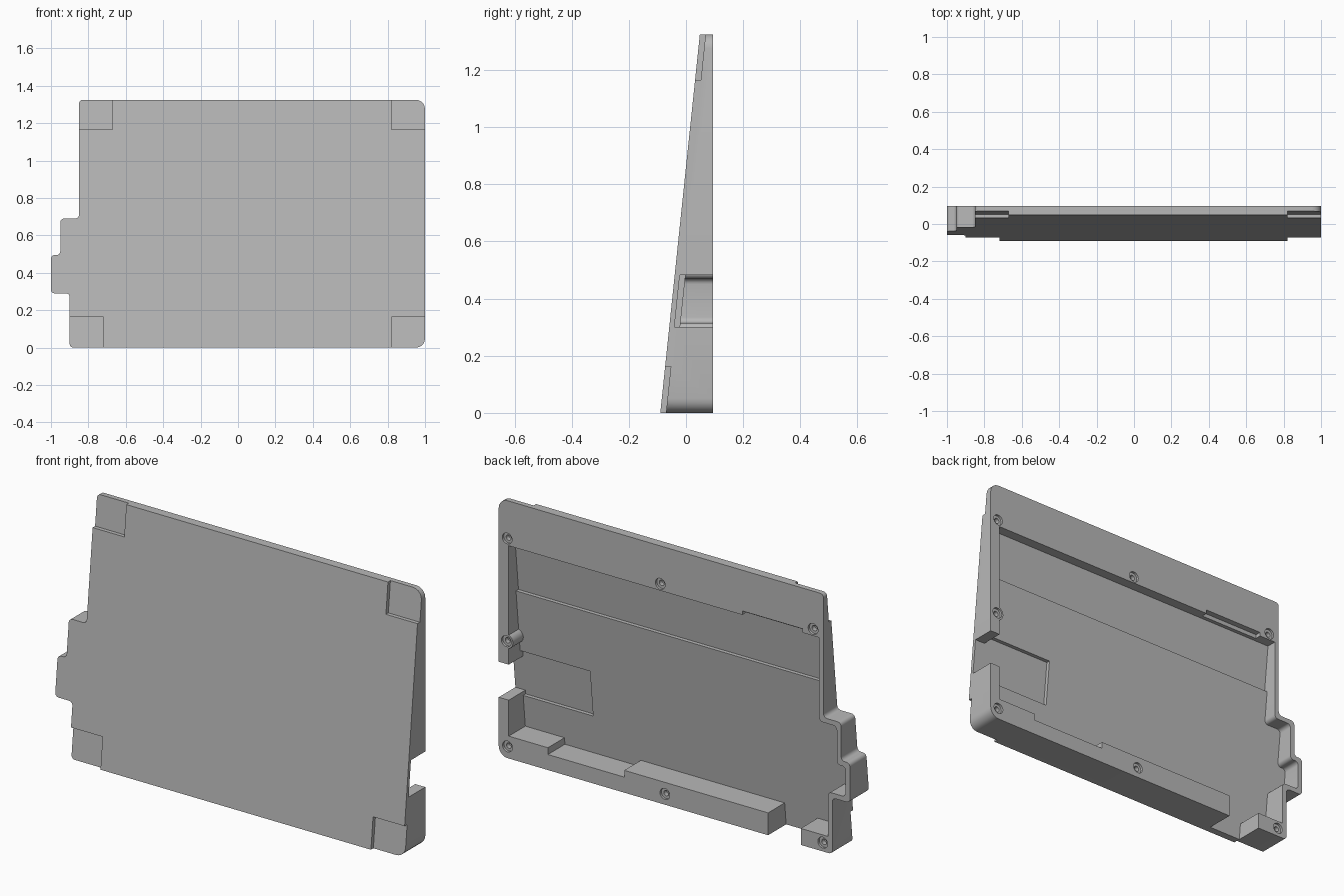
import bpy, math
from mathutils import Vector

cube = bpy.data.objects.get("Cube")
if cube:
    bpy.data.objects.remove(cube)

BACK = 0.095           # rear plane of the shell
WALL = 0.025           # thin side wall

mat = bpy.data.materials.new("light_grey_plastic")
mat.use_nodes = True
GREY = (0.48, 0.48, 0.48, 1)
mat.diffuse_color = GREY
mat.node_tree.nodes["Principled BSDF"].inputs["Base Color"].default_value = GREY


def face_y(depth):
    """Plane parallel to the sloping front, set in by depth."""
    return lambda z: -0.09 + 0.1045 * z + depth


def flat_y(y):
    return lambda z: y


def rounded(points, steps=5):
    """Closed outline of (x, z, radius) with filleted corners."""
    out = []
    for i, (x, z, r) in enumerate(points):
        p = Vector((x, z))
        if not r:
            out.append(p)
            continue
        a = Vector(points[i - 1][:2])
        b = Vector(points[(i + 1) % len(points)][:2])
        u, v = (a - p).normalized(), (b - p).normalized()
        centre = p + (u + v) * r
        for k in range(steps + 1):
            t = k / steps * math.pi / 2
            out.append(centre - v * r * math.cos(t) - u * r * math.sin(t))
    return out


def prism(name, outline, front, back):
    """Solid between two surfaces of y over an x-z outline."""
    n = len(outline)
    verts = [(p[0], front(p[1]), p[1]) for p in outline]
    verts += [(p[0], back(p[1]), p[1]) for p in outline]
    faces = [tuple(range(n)), tuple(reversed(range(n, 2 * n)))]
    faces += [(i, i + n, (i + 1) % n + n, (i + 1) % n) for i in range(n)]
    mesh = bpy.data.meshes.new(name)
    mesh.from_pydata(verts, [], faces)
    mesh.materials.append(mat)
    obj = bpy.data.objects.new(name, mesh)
    bpy.context.collection.objects.link(obj)
    return obj


def box(x0, x1, z0, z1):
    return [(x0, z0), (x1, z0), (x1, z1), (x0, z1)]


def disc(x, z, r, n=24):
    return [(x + r * math.cos(i * math.tau / n), z + r * math.sin(i * math.tau / n))
            for i in range(n)]


def combine(target, tool, operation="DIFFERENCE"):
    """Apply a boolean and discard the tool."""
    tool.hide_render = True
    bpy.context.view_layer.objects.active = target
    mod = target.modifiers.new("shape", "BOOLEAN")
    mod.operation, mod.object, mod.solver = operation, tool, "EXACT"
    bpy.ops.object.modifier_apply(modifier=mod.name)
    bpy.data.objects.remove(tool)


# Solid wedge with stepped tabs on one side
R = 0.02
outline = rounded([
    (-0.9, 0, R), (1, 0, 0.05), (1, 1.325, 0.05), (-0.85, 1.325, R),
    (-0.85, 0.69, R), (-0.95, 0.69, R), (-0.95, 0.495, R), (-1, 0.495, R),
    (-1, 0.29, R), (-0.9, 0.29, R)])
shell = prism("case_shell", outline, face_y(0), flat_y(BACK))

# Main cavity: leaves the top flange, bottom ledges and the walls
inner = rounded([
    (-0.9 + WALL, 0.085, 0), (-0.72, 0.085, 0), (-0.72, -0.05, 0),
    (-0.534, -0.05, 0), (-0.534, 0.115, 0), (0.285, 0.115, 0),
    (0.285, 0.08, 0), (0.72, 0.08, 0), (0.72, 0.115, 0), (0.943, 0.115, 0),
    (0.943, 1.095, 0), (-0.387, 1.095, 0), (-0.387, 1.115, 0),
    (-0.73, 1.115, 0), (-0.73, 1.095, 0), (-0.85 + WALL, 1.095, 0),
    (-0.85 + WALL, 0.69 - WALL, R), (-0.95 + WALL, 0.69 - WALL, R),
    (-0.95 + WALL, 0.495 - WALL, R), (-1 + WALL, 0.495 - WALL, R),
    (-1 + WALL, 0.29 + WALL, R), (-0.9 + WALL, 0.29 + WALL, R)])
combine(shell, prism("cavity", inner, face_y(0.038), flat_y(0.3)))

# Deeper floor areas: upper band and connector pocket
combine(shell, prism("upper_floor", box(-0.825, 0.943, 0.84, 1.095),
                     face_y(0.018), flat_y(0.08)))
combine(shell, prism("pocket", box(0.545, 0.943, 0.28, 0.52),
                     face_y(0.018), face_y(0.06)))

# Screw boss on the side wall, then the side opening
combine(shell, prism("boss", disc(0.957, 0.6, 0.038), face_y(0.03),
                     flat_y(BACK)), "UNION")
combine(shell, prism("side_opening", box(0.9, 1.1, 0.3, 0.483),
                     face_y(0.018), flat_y(0.3)))

# Shallow recesses in the four front corners
for x0, x1, z0, z1 in [(-1.1, -0.72, -0.1, 0.163), (0.82, 1.1, -0.1, 0.163),
                       (-1.1, -0.67, 1.165, 1.4), (0.82, 1.1, 1.165, 1.4)]:
    combine(shell, prism("corner_recess", box(x0, x1, z0, z1),
                         face_y(-0.1), face_y(0.02)))

# Counterbored screw holes
for x, z in [(0.952, 1.13), (0.08, 1.13), (-0.79, 1.13), (0.957, 0.6),
             (0.95, 0.06), (0.054, 0.055), (-0.845, 0.045)]:
    combine(shell, prism("counterbore", disc(x, z, 0.028), flat_y(BACK - 0.012), flat_y(0.2)))
    combine(shell, prism("screw_hole", disc(x, z, 0.014), flat_y(BACK - 0.035), flat_y(0.2)))

# Smooth fillets, crisp edges
bpy.ops.object.select_all(action="DESELECT")
shell.select_set(True)
bpy.context.view_layer.objects.active = shell
bpy.ops.object.shade_smooth_by_angle(angle=math.radians(30))
